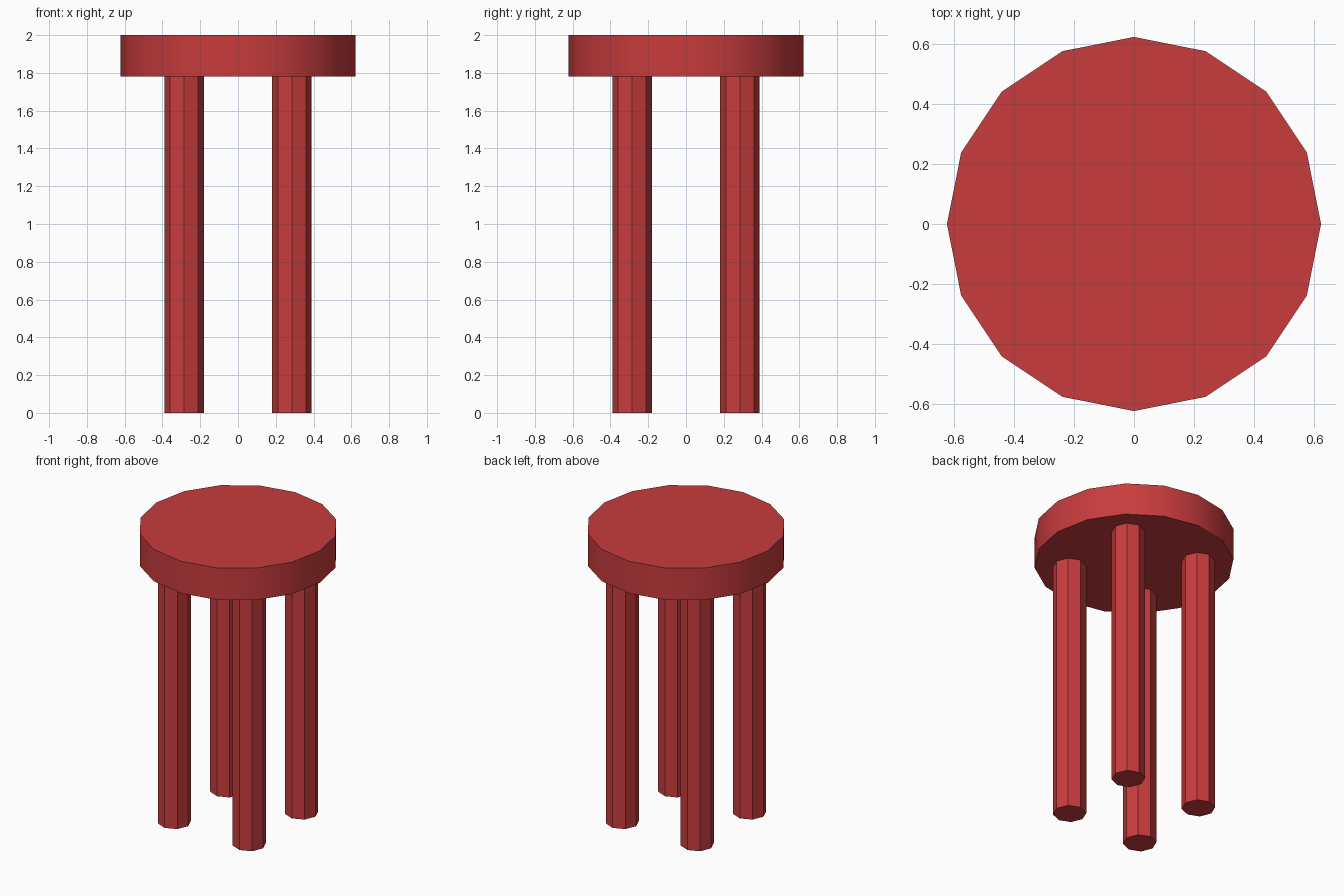
import bpy
import math

if "Cube" in bpy.data.objects:
    bpy.data.objects.remove(bpy.data.objects["Cube"])

SEAT_R, SEAT_BOTTOM, TOP = 0.622, 1.78, 2.0
LEG_R, LEG_OFFSET = 0.105, 0.285

red = bpy.data.materials.new("red_paint")
red.diffuse_color = (0.58, 0.045, 0.047, 1.0)
red.use_nodes = True
red.node_tree.nodes["Principled BSDF"].inputs["Base Color"].default_value = red.diffuse_color


def cylinder(name, sides, radius, x, y, z0, z1):
    bpy.ops.mesh.primitive_cylinder_add(
        vertices=sides, radius=radius, depth=z1 - z0,
        location=(x, y, (z0 + z1) / 2))
    obj = bpy.context.object
    obj.name = name
    obj.data.materials.append(red)
    return obj


# Round seat with a smooth rim and sharp top and bottom edges
cylinder("seat", 16, SEAT_R, 0, 0, SEAT_BOTTOM, TOP)
bpy.ops.object.shade_smooth_by_angle(angle=math.radians(30))

# Four straight, flat-sided legs
for side_y, row in ((-1, "front"), (1, "back")):
    for side_x, side in ((-1, "left"), (1, "right")):
        cylinder(f"{row}_{side}_leg", 8, LEG_R,
                 side_x * LEG_OFFSET, side_y * LEG_OFFSET, 0, SEAT_BOTTOM)
